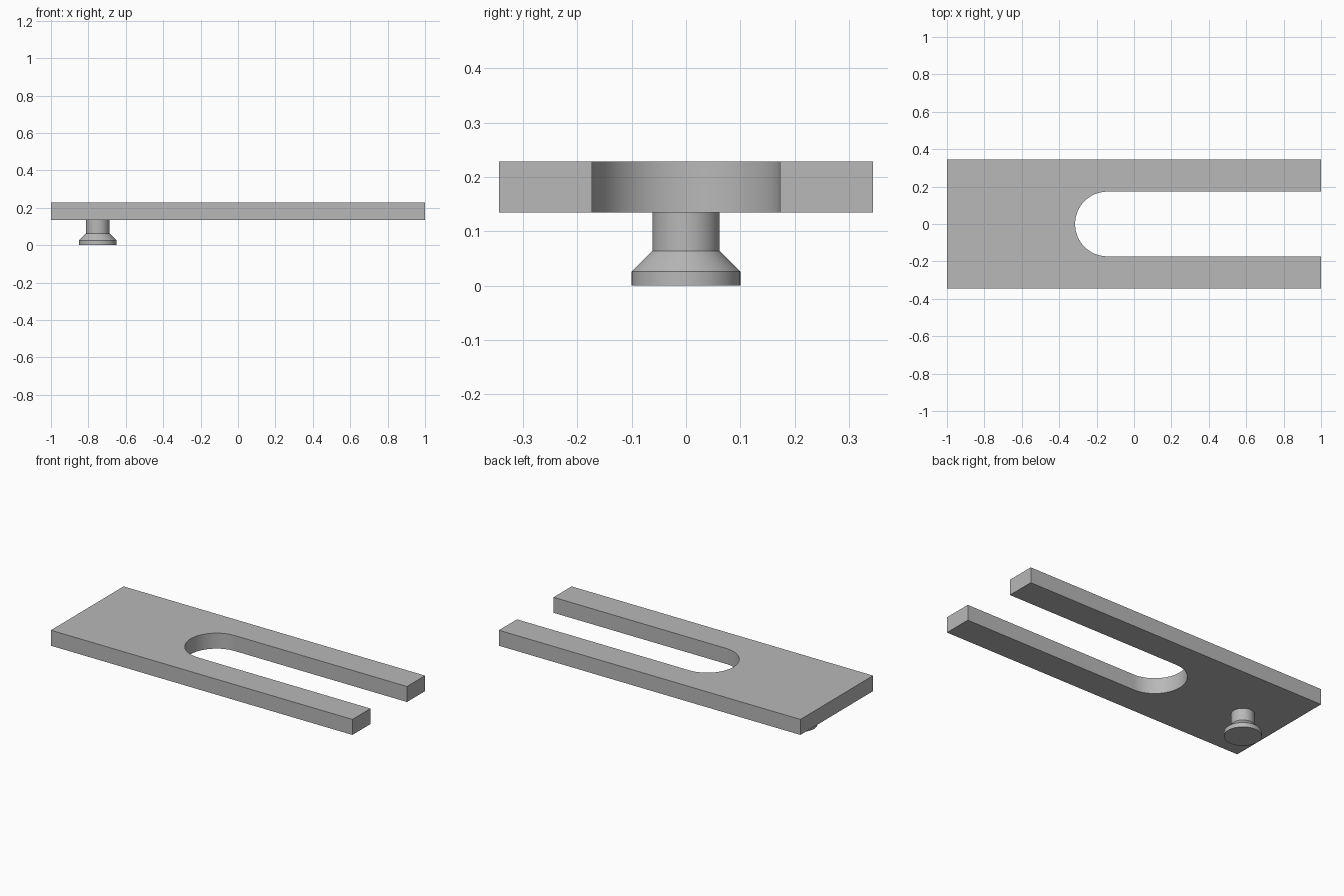
import bpy
import bmesh
from math import sin, cos, pi
from mathutils import Matrix, Vector

cube = bpy.data.objects.get("Cube")
if cube:
    bpy.data.objects.remove(cube, do_unlink=True)

GREY = (0.48, 0.48, 0.48, 1)
metal = bpy.data.materials.new("plain grey")
metal.use_nodes = True
metal.diffuse_color = GREY
metal.node_tree.nodes["Principled BSDF"].inputs["Base Color"].default_value = GREY

PLATE_BOTTOM, PLATE_TOP = 0.135, 0.228
HALF_WIDTH = 0.344
SLOT_RADIUS, SLOT_CENTRE = 0.173, -0.142
STUD_X = -0.75


def finish(bm, name):
    bmesh.ops.recalc_face_normals(bm, faces=bm.faces)
    mesh = bpy.data.meshes.new(name)
    bm.to_mesh(mesh)
    bm.free()
    mesh.materials.append(metal)
    obj = bpy.data.objects.new(name, mesh)
    bpy.context.collection.objects.link(obj)
    bpy.ops.object.select_all(action='DESELECT')
    obj.select_set(True)
    bpy.context.view_layer.objects.active = obj
    bpy.ops.object.shade_smooth_by_angle(angle=pi / 9)
    return obj


# Forked plate: outline with a round-ended slot, extruded upward
steps = 40
arc = [pi / 2 + pi * i / steps for i in range(steps + 1)]
outline = [(1, SLOT_RADIUS)]
outline += [(SLOT_CENTRE + SLOT_RADIUS * cos(a), SLOT_RADIUS * sin(a)) for a in arc]
outline += [(1, -SLOT_RADIUS), (1, -HALF_WIDTH), (-1, -HALF_WIDTH),
            (-1, HALF_WIDTH), (1, HALF_WIDTH)]
bm = bmesh.new()
base = bm.faces.new([bm.verts.new((x, y, PLATE_BOTTOM)) for x, y in outline])
top = bmesh.ops.extrude_face_region(bm, geom=[base], use_keep_orig=True)["geom"]
bmesh.ops.translate(bm, vec=(0, 0, PLATE_TOP - PLATE_BOTTOM),
                    verts=[v for v in top if isinstance(v, bmesh.types.BMVert)])
finish(bm, "forked_plate")

# Stud under the plate: turned profile with a flared foot
profile = [(0, 0), (0.1, 0), (0.1, 0.026), (0.062, 0.064), (0.062, PLATE_BOTTOM)]
bm = bmesh.new()
points = [bm.verts.new((r, 0, z)) for r, z in profile]
edges = [bm.edges.new(pair) for pair in zip(points, points[1:])]
bmesh.ops.spin(bm, geom=points + edges, cent=(0, 0, 0), axis=(0, 0, 1),
               angle=2 * pi, steps=64)
bmesh.ops.remove_doubles(bm, verts=bm.verts, dist=0.0001)
bmesh.ops.transform(bm, matrix=Matrix.Translation(Vector((STUD_X, 0, 0))), verts=bm.verts)
finish(bm, "stud")
